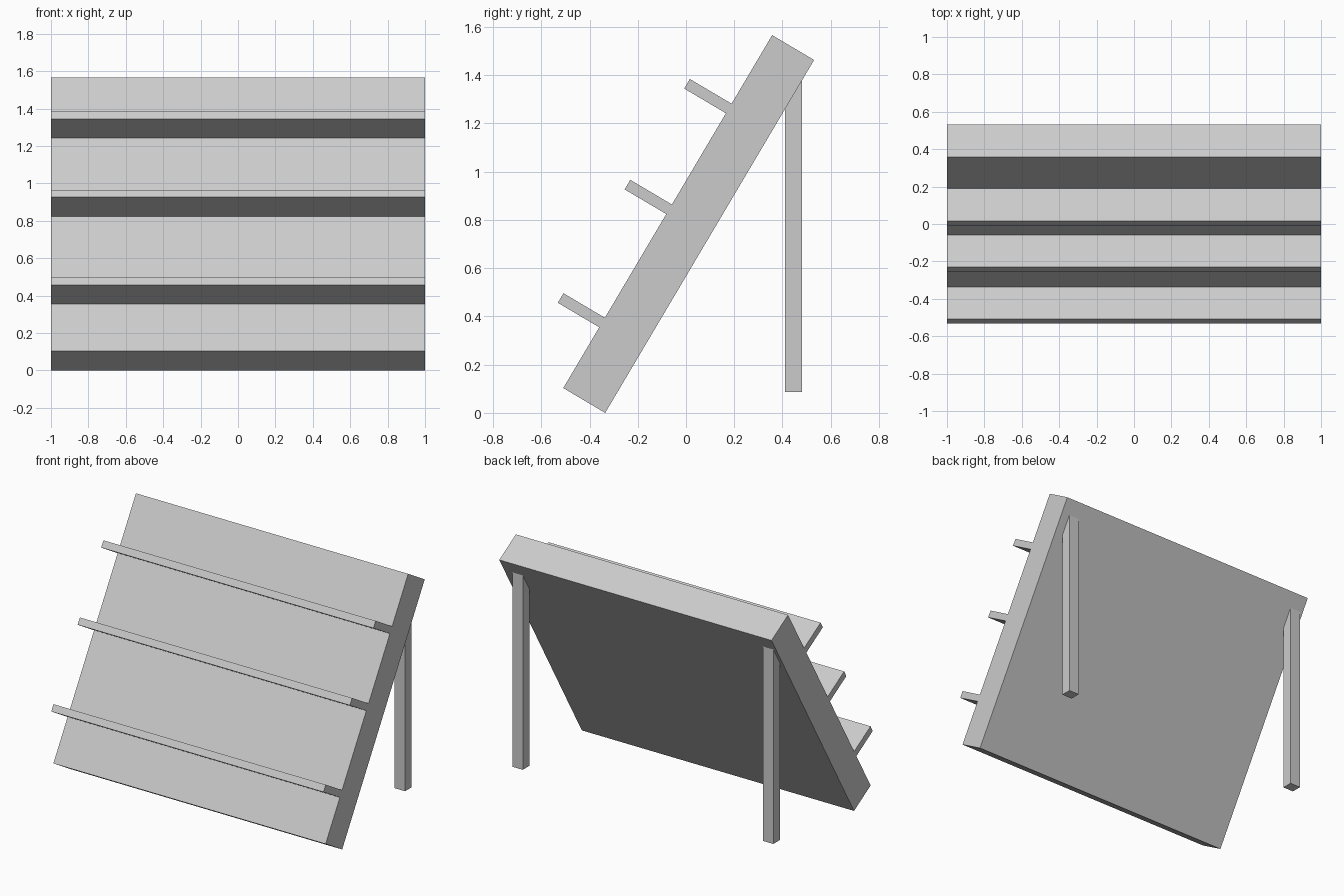
import bpy
from mathutils import Vector

if "Cube" in bpy.data.objects:
    bpy.data.objects.remove(bpy.data.objects["Cube"])


def prism(name, profile, x0, x1):
    """Extrude a (y, z) profile from x0 to x1."""
    n = len(profile)
    verts = [(x, y, z) for x in (x0, x1) for y, z in profile]
    faces = [tuple(range(n))[::-1], tuple(range(n, 2 * n))]
    faces += [(i, (i + 1) % n, n + (i + 1) % n, n + i) for i in range(n)]
    mesh = bpy.data.meshes.new(name)
    mesh.from_pydata(verts, [], faces)
    ob = bpy.data.objects.new(name, mesh)
    bpy.context.collection.objects.link(ob)
    return ob


# Leaning board: 'up' runs along the slope, 'out' points to the front
base = Vector((-0.335, 0.0))
up = Vector((0.866, 1.463)).normalized()
out = Vector((-up.y, up.x))
length, thick = 1.70, 0.202


def slab(a0, a1, b0, b1):
    """Rectangle in the board's own frame, along the slope and outwards."""
    return [base + up * a + out * b
            for a, b in ((a0, b0), (a1, b0), (a1, b1), (a0, b1))]


prism("back_board", slab(0, length, 0, thick), -1, 1)

# Ledges across the front, placed by the upper tip edge in side view
for i, tip in enumerate([(-0.508, 0.496), (-0.231, 0.966), (0.016, 1.384)]):
    d = Vector(tip) - base
    a, b = d.dot(up), d.dot(out)
    prism(f"ledge_{i + 1}", slab(a - 0.046, a, thick - 0.01, b), -1, 1)

# Rear legs, tops cut to the slope of the board
y0, y1, foot = 0.41, 0.48, 0.086


def board_back(y):
    return base.y + (y - base.x) * up.y / up.x


leg = [(y0, foot), (y1, foot), (y1, board_back(y1) + 0.005), (y0, board_back(y0) + 0.005)]
prism("rear_leg_right", leg, 0.863, 0.94)
prism("rear_leg_left", leg, -0.978, -0.90)
